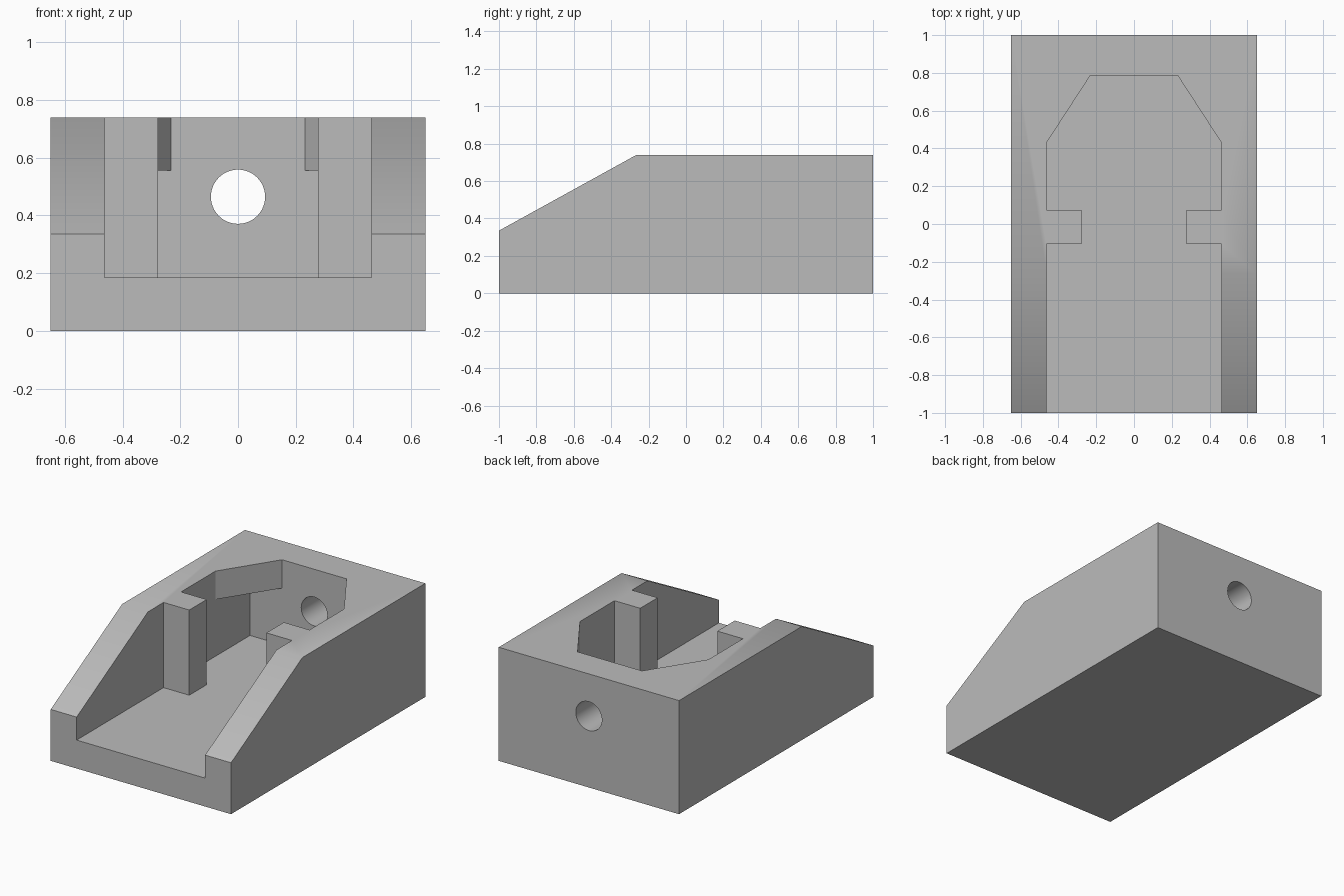
import bpy
import bmesh
import math
from mathutils import Vector

default_cube = bpy.data.objects.get("Cube")
if default_cube:
    bpy.data.objects.remove(default_cube, do_unlink=True)

grey = bpy.data.materials.new("plain grey")
grey.use_nodes = True
colour = (0.5, 0.5, 0.5, 1)
grey.diffuse_color = colour
grey.node_tree.nodes["Principled BSDF"].inputs["Base Color"].default_value = colour


def prism(name, outline, offset):
    """Extrude a closed 3D outline along an offset vector."""
    bm = bmesh.new()
    face = bm.faces.new([bm.verts.new(p) for p in outline])
    extruded = bmesh.ops.extrude_face_region(bm, geom=[face])["geom"]
    moved = [g for g in extruded if isinstance(g, bmesh.types.BMVert)]
    bmesh.ops.translate(bm, verts=moved, vec=Vector(offset))
    bmesh.ops.recalc_face_normals(bm, faces=bm.faces)
    mesh = bpy.data.meshes.new(name)
    bm.to_mesh(mesh)
    bm.free()
    mesh.materials.append(grey)
    obj = bpy.data.objects.new(name, mesh)
    bpy.context.collection.objects.link(obj)
    return obj


def mirrored(half, z):
    """Close a right-hand outline by mirroring it across x = 0."""
    return [(x, y, z) for x, y in half] + [(-x, y, z) for x, y in reversed(half)]


# Block with a sloping front
width, floor, ledge, top = 1.3, 0.185, 0.555, 0.74
side = [(-1, 0), (1, 0), (1, top), (-0.265, top), (-1, 0.335)]
block = prism("slotted_block", [(-width / 2, y, z) for y, z in side], (width, 0, 0))

# Open channel with two guide posts and a tapered rear opening
wide, neck, tip, rear = 0.463, 0.278, 0.232, 0.785
channel = [(wide, -1.2), (wide, -0.105), (neck, -0.105), (neck, 0.075),
           (wide, 0.075), (wide, 0.43), (tip, rear)]
channel_cutter = prism("channel_cutter", mirrored(channel, floor), (0, 0, 1))

# Square rear chamber beneath the tapered opening
chamber = [(wide, 0.075), (wide, rear)]
chamber_cutter = prism("chamber_cutter", mirrored(chamber, floor), (0, 0, ledge - floor))

# Round hole through the back wall
angles = [math.tau * i / 48 for i in range(48)]
ring = [(0.094 * math.cos(a), 0.6, 0.465 + 0.094 * math.sin(a)) for a in angles]
hole_cutter = prism("hole_cutter", ring, (0, 0.6, 0))

for cutter in (channel_cutter, chamber_cutter, hole_cutter):
    cutter.hide_render = True
    cut = block.modifiers.new(cutter.name, "BOOLEAN")
    cut.operation = "DIFFERENCE"
    cut.solver = "EXACT"
    cut.object = cutter

# Apply the cuts, then remove the helpers
bpy.ops.object.select_all(action="DESELECT")
block.select_set(True)
bpy.context.view_layer.objects.active = block
for name in [m.name for m in block.modifiers]:
    bpy.ops.object.modifier_apply(modifier=name)
for cutter in (channel_cutter, chamber_cutter, hole_cutter):
    bpy.data.objects.remove(cutter, do_unlink=True)

# Soft shading across the slope and the hole, sharp edges elsewhere
bpy.ops.object.shade_smooth_by_angle(angle=math.radians(30))
